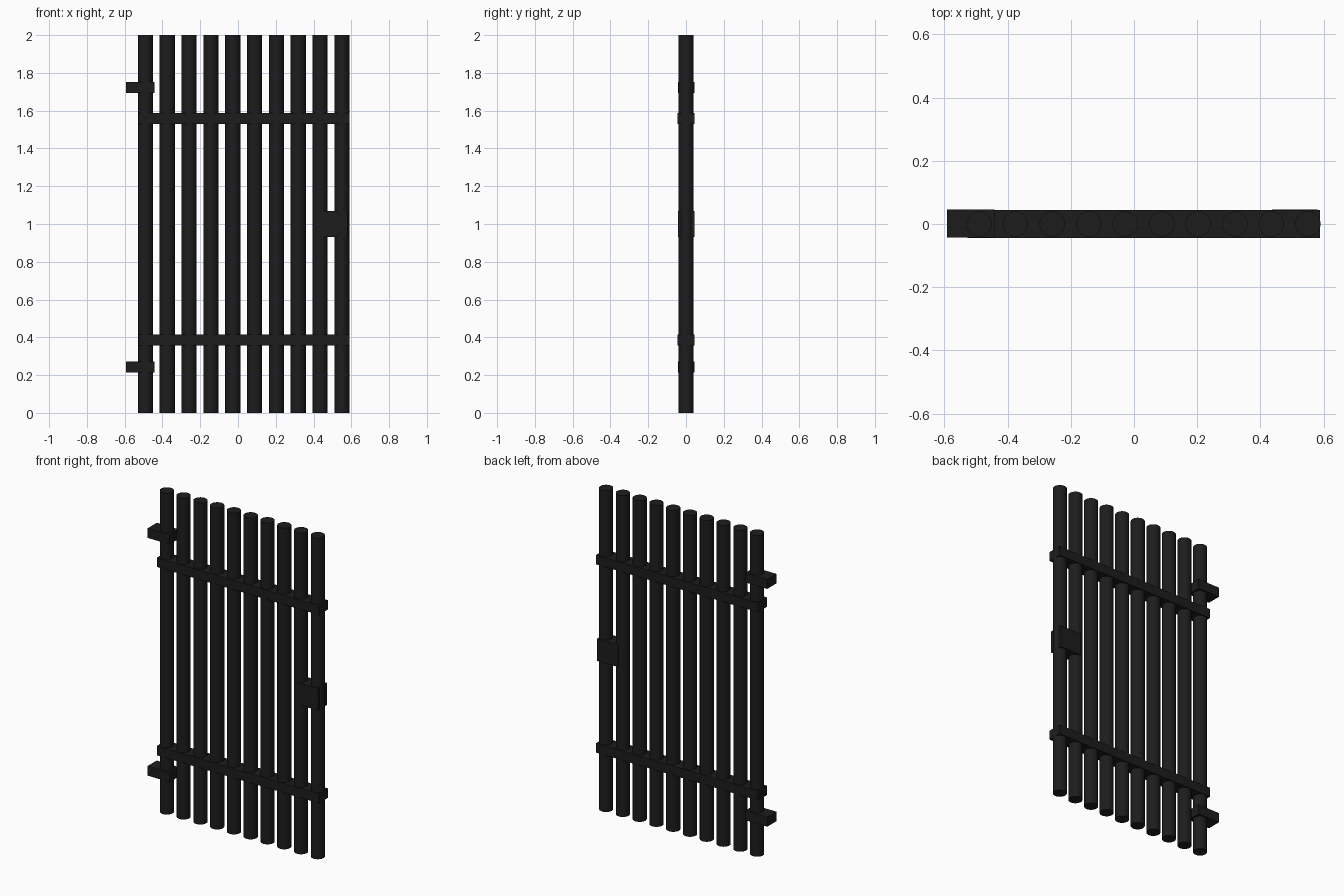
import bpy

if "Cube" in bpy.data.objects:
    bpy.data.objects.remove(bpy.data.objects["Cube"])

iron = bpy.data.materials.new("black_iron")
iron.diffuse_color = (0.012, 0.012, 0.012, 1)
iron.use_nodes = True
iron.node_tree.nodes["Principled BSDF"].inputs["Base Color"].default_value = iron.diffuse_color


def box(name, x, y, z):
    """Box from (min, max) ranges on each axis."""
    ranges = (x, y, z)
    bpy.ops.mesh.primitive_cube_add(size=1, location=[(a + b) / 2 for a, b in ranges])
    ob = bpy.context.object
    ob.name = name
    ob.scale = [b - a for a, b in ranges]
    bpy.ops.object.transform_apply(location=False, rotation=False, scale=True)
    ob.data.materials.append(iron)
    return ob


# Ten round vertical bars
COUNT, FIRST, LAST = 10, -0.49, 0.55
for i in range(COUNT):
    x = FIRST + (LAST - FIRST) * i / (COUNT - 1)
    bpy.ops.mesh.primitive_cylinder_add(vertices=32, radius=0.04, depth=2, location=(x, 0, 1))
    bar = bpy.context.object
    bar.name = f"vertical_bar_{i + 1}"
    bar.data.materials.append(iron)
    bpy.ops.object.shade_smooth_by_angle()

# Cross rails
for name, z in (("lower_rail", 0.387), ("upper_rail", 1.559)):
    box(name, (-0.527, 0.589), (-0.045, 0.044), (z - 0.029, z + 0.029))

# Hinge blocks on the left edge
for name, z in (("lower_hinge", 0.243), ("upper_hinge", 1.723)):
    box(name, (-0.592, -0.441), (-0.043, 0.046), (z - 0.03, z + 0.03))

# Lock case on the right edge
box("lock_case", (0.437, 0.58), (-0.043, 0.046), (0.932, 1.07))
